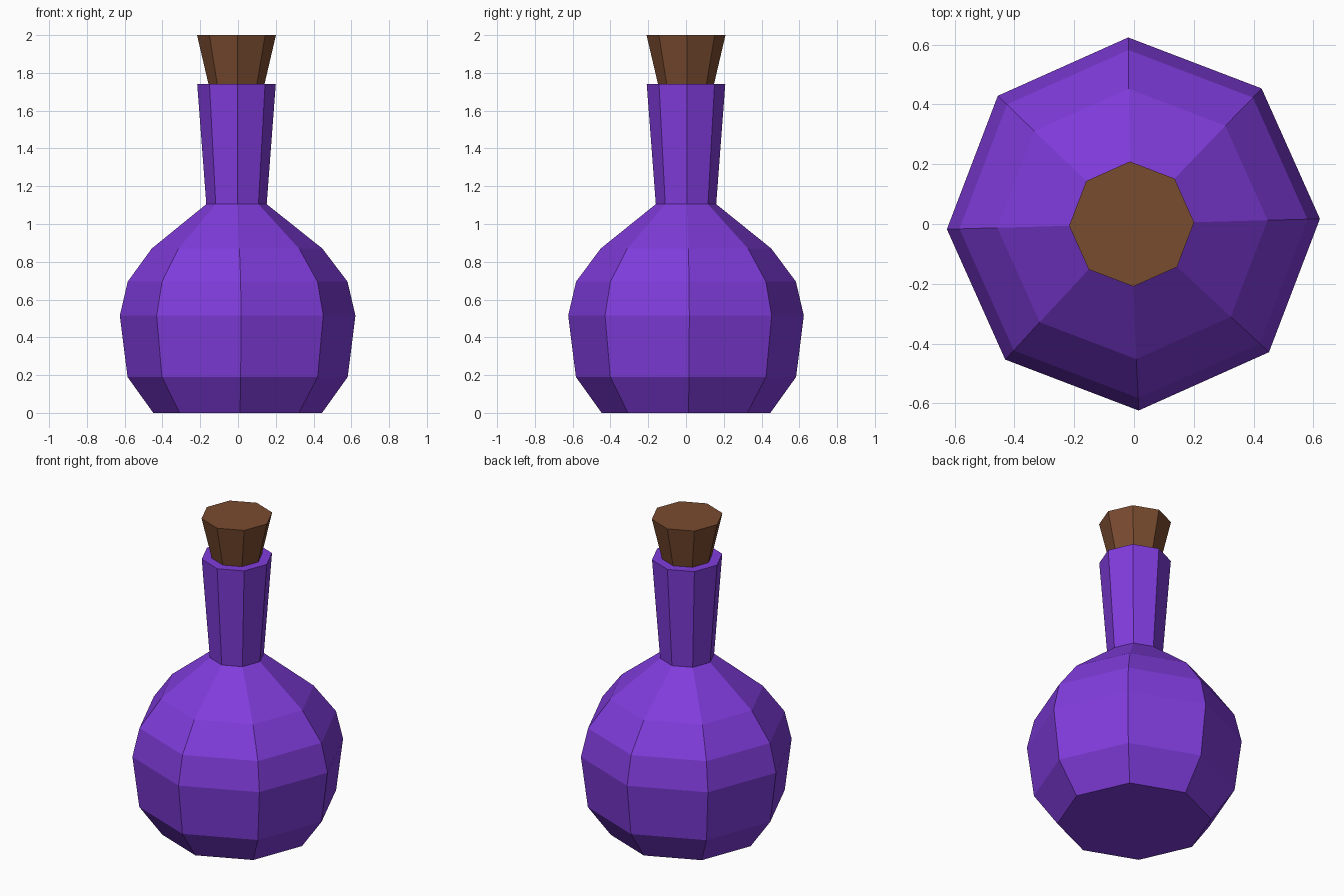
import bpy, bmesh, math

if "Cube" in bpy.data.objects:
    bpy.data.objects.remove(bpy.data.objects["Cube"])

SIDES = 8
TWIST = math.radians(1.6)


def material(name, rgb):
    m = bpy.data.materials.new(name)
    m.diffuse_color = (*rgb, 1.0)
    m.use_nodes = True
    m.node_tree.nodes["Principled BSDF"].inputs["Base Color"].default_value = m.diffuse_color
    return m


def lathe(name, rings, mat):
    """Closed faceted solid from rings of (radius, height, centre x)."""
    bm = bmesh.new()
    loops = []
    for r, z, cx in rings:
        angles = [TWIST + math.tau * i / SIDES for i in range(SIDES)]
        loops.append([bm.verts.new((cx + r * math.cos(a), r * math.sin(a), z)) for a in angles])
    for low, high in zip(loops, loops[1:]):
        for i in range(SIDES):
            j = (i + 1) % SIDES
            bm.faces.new((low[i], low[j], high[j], high[i]))
    bm.faces.new(loops[0][::-1])
    bm.faces.new(loops[-1])
    mesh = bpy.data.meshes.new(name)
    bm.to_mesh(mesh)
    bm.free()
    mesh.materials.append(mat)
    obj = bpy.data.objects.new(name, mesh)
    bpy.context.collection.objects.link(obj)
    return obj


purple = material("purple glass", (0.216, 0.045, 0.716))
brown = material("brown cork", (0.195, 0.072, 0.030))

# Round flask body and flared neck in one faceted profile
lathe("bottle", [
    (0.447, 0.0, -0.002),
    (0.583, 0.19, -0.002),
    (0.624, 0.515, -0.002),
    (0.582, 0.695, -0.002),
    (0.452, 0.87, -0.005),
    (0.160, 1.105, -0.008),
    (0.208, 1.74, -0.008),
], purple)

# Tapered stopper resting in the mouth
lathe("cork", [
    (0.147, 1.735, -0.008),
    (0.209, 2.0, -0.008),
], brown)
